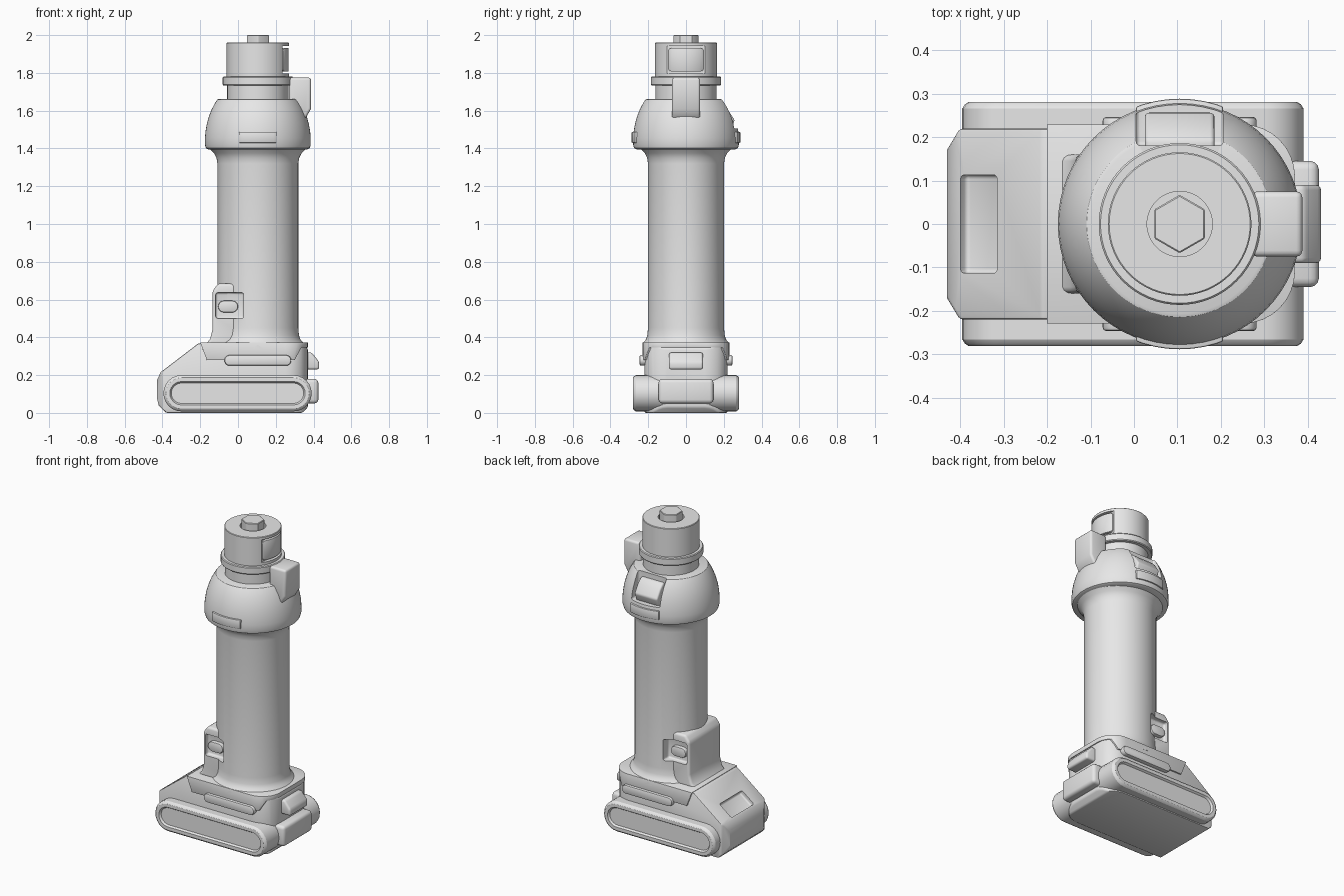
import bpy, bmesh, math
from mathutils import Matrix, Vector

if "Cube" in bpy.data.objects:
    bpy.data.objects.remove(bpy.data.objects["Cube"])

AXIS = 0.105  # x of the handle's axis

grey = bpy.data.materials.new("plain grey")
grey.use_nodes = True
grey.diffuse_color = (0.8, 0.8, 0.8, 1)
grey.node_tree.nodes["Principled BSDF"].inputs["Base Color"].default_value = (0.8, 0.8, 0.8, 1)


def make(name, bm):
    bmesh.ops.recalc_face_normals(bm, faces=bm.faces[:])
    me = bpy.data.meshes.new(name)
    bm.to_mesh(me)
    bm.free()
    ob = bpy.data.objects.new(name, me)
    bpy.context.collection.objects.link(ob)
    return ob


def bake(ob):
    dg = bpy.context.evaluated_depsgraph_get()
    me = bpy.data.meshes.new_from_object(ob.evaluated_get(dg))
    ob.modifiers.clear()
    ob.data = me
    return ob


def bevel(ob, width, segments=3):
    m = ob.modifiers.new("bevel", 'BEVEL')
    m.width, m.segments = width, segments
    m.limit_method, m.angle_limit = 'ANGLE', math.radians(35)
    return bake(ob)


def boolean(ob, tool, operation='DIFFERENCE', keep=False):
    m = ob.modifiers.new("bool", 'BOOLEAN')
    m.operation, m.object, m.solver = operation, tool, 'EXACT'
    bake(ob)
    if not keep:
        bpy.data.objects.remove(tool)
    return ob


def prism_bm(points, a, b, axis):
    place = {'x': lambda u, v, w: (w, u, v),
             'y': lambda u, v, w: (u, w, v),
             'z': lambda u, v, w: (u, v, w)}[axis]
    bm = bmesh.new()
    face = bm.faces.new([bm.verts.new(place(u, v, a)) for u, v in points])
    ext = bmesh.ops.extrude_face_region(bm, geom=[face])
    shift = Vector(place(0, 0, b - a))
    bmesh.ops.translate(bm, vec=shift,
                        verts=[g for g in ext["geom"] if isinstance(g, bmesh.types.BMVert)])
    bmesh.ops.recalc_face_normals(bm, faces=bm.faces[:])
    return bm


def prism(name, points, a, b, axis='y'):
    return make(name, prism_bm(points, a, b, axis))


def box(name, x, y, z):
    return prism(name, [(x[0], z[0]), (x[1], z[0]), (x[1], z[1]), (x[0], z[1])], y[0], y[1])


def lathe(name, profile, y_scale=1.0, steps=64):
    bm = bmesh.new()
    vs = [bm.verts.new((r, 0, z)) for r, z in profile]
    es = [bm.edges.new(p) for p in zip(vs, vs[1:])]
    bmesh.ops.spin(bm, geom=vs + es, cent=(0, 0, 0), axis=(0, 0, 1),
                   angle=math.tau, steps=steps, use_duplicate=False)
    bmesh.ops.remove_doubles(bm, verts=bm.verts[:], dist=1e-4)
    for v in bm.verts:
        v.co.y *= y_scale
        v.co.x += AXIS
    return make(name, bm)


def drum(name, r, z0, z1):
    return lathe(name, [(0, z0), (r, z0), (r, z1), (0, z1)])


def stadium(x0, x1, z0, z1, n=12):
    r = (z1 - z0) / 2
    zc = (z0 + z1) / 2
    arc = [math.pi * (i / n - 0.5) for i in range(n + 1)]
    return ([(x1 - r + r * math.cos(t), zc + r * math.sin(t)) for t in arc] +
            [(x0 + r - r * math.cos(t), zc - r * math.sin(t)) for t in arc])


def plan(grow):
    # rounded end towards +x, chamfered corners towards -x
    quarter = [math.pi / 2 * i / 8 for i in range(9)]
    half = [(-0.43, 0.17), (-0.40, 0.22), (0.25, 0.22)]
    half += [(0.25 + 0.12 * math.sin(t), 0.10 + 0.12 * math.cos(t)) for t in quarter[1:]]
    half = [(x, y + grow) for x, y in half]
    return half + [(x, -y) for x, y in reversed(half)]


# Battery with round-ended sides and sunken side panels
bm = prism_bm(stadium(-0.395, 0.39, 0.008, 0.2), -0.265, 0.265, 'y')
ends = [f for f in bm.faces if abs(f.normal.y) > 0.9]
for thickness, depth in ((0.006, 0.01), (0.008, 0.005), (0.02, 0), (0.008, -0.012)):
    bmesh.ops.inset_individual(bm, faces=ends, thickness=thickness, depth=depth)
make("battery_sides", bm)

# Battery core with sloped back
core = prism("battery_core", [(-0.38, 0), (-0.42, 0.04), (-0.43, 0.08), (-0.43, 0.17),
                              (-0.41, 0.215), (-0.21, 0.368), (0.34, 0.368), (0.37, 0.34),
                              (0.37, 0.03), (0.34, 0)], -0.4, 0.4)
boolean(core, prism("core_plan", plan(0), -0.1, 0.6, 'z'), 'INTERSECT')
bevel(core, 0.01, 2)

# Sunken window in the slope
window = bevel(box("window_cutter", (-0.053, 0.053), (-0.113, 0.113), (-0.025, 0.025)), 0.01)
window.data.transform(Matrix.Translation((-0.357, 0, 0.256)) @
                      Matrix.Rotation(-math.atan2(0.153, 0.2), 4, 'Y'))
boolean(core, window)

# Foot of the handle, overlapping the battery
foot = prism("handle_foot", [(-0.2, 0.372), (-0.165, 0.28), (0.3, 0.28), (0.335, 0.345),
                             (0.372, 0.345), (0.372, 0.372)], -0.4, 0.4)
boolean(foot, prism("foot_plan", plan(0.009), -0.1, 0.6, 'z'), 'INTERSECT')
bevel(foot, 0.01, 2)

# Latches on the battery end
bevel(box("battery_end_plate", (0.3, 0.425), (-0.145, 0.145), (0.05, 0.18)), 0.02)
bevel(prism("battery_latch", [(0.3, 0.23), (0.43, 0.23), (0.43, 0.27), (0.39, 0.32),
                              (0.3, 0.32)], -0.09, 0.09), 0.012)

# Handle grip
handle = lathe("handle", [(0, 0.34), (0.245, 0.34), (0.243, 0.37), (0.226, 0.388),
                          (0.218, 0.41), (0.214, 0.45), (0.214, 1.32), (0.219, 1.35),
                          (0.232, 1.375), (0.262, 1.405), (0, 1.405)], 0.94)

# Switch housing with a pocket and a button on both sides
housing = prism("switch_housing", [(-0.175, 0.36), (-0.148, 0.39), (-0.135, 0.44),
                                   (-0.135, 0.645), (-0.105, 0.685), (0.1, 0.685),
                                   (0.1, 0.36)], -0.16, 0.16)
bevel(housing, 0.015)
for side, s in (("front", -1), ("back", 1)):
    y = sorted((s * 0.13, s * 0.3))
    pocket = bevel(box("pocket_cutter", (-0.118, 0.03), y, (0.5, 0.637)), 0.012)
    boolean(housing, pocket, keep=True)
    boolean(handle, pocket)
    y = sorted((s * 0.1, s * 0.155))
    bevel(prism(side + "_switch_button", stadium(-0.105, 0.0, 0.532, 0.594), *y), 0.006, 2)
    # Raised bar on the foot
    y = sorted((s * 0.2, s * 0.246))
    bevel(prism(side + "_foot_bar", stadium(-0.072, 0.282, 0.25, 0.306), *y), 0.008, 2)
    # Curved pad on the head's widest ring
    y = sorted((s * 0.2, s * 0.4))
    pad = box(side + "_head_pad", (0.005, 0.205), y, (1.43, 1.487))
    boolean(pad, drum("pad_limit", 0.288, 1.3, 1.6), 'INTERSECT')
    bevel(pad, 0.004, 2)

# Domed head with a notch at the back
head = lathe("head", [(0, 1.395), (0.262, 1.395), (0.275, 1.402), (0.28, 1.42), (0.28, 1.455),
                      (0.277, 1.49), (0.27, 1.53), (0.259, 1.57), (0.243, 1.61),
                      (0.224, 1.645), (0.214, 1.659), (0.206, 1.662), (0, 1.662)])
notch = bevel(box("notch_cutter", (0.005, 0.205), (0.18, 0.4), (1.505, 1.75)), 0.01)
boolean(head, notch)
bevel(prism("back_slider", [(0.15, 1.49), (0.235, 1.49), (0.258, 1.55), (0.225, 1.6),
                            (0.195, 1.63), (0.15, 1.63)], 0.025, 0.185, 'x'), 0.01)

# Trigger block beside the neck
bevel(prism("trigger", [(0.27, 1.555), (0.355, 1.555), (0.387, 1.61), (0.387, 1.775),
                        (0.27, 1.775)], -0.075, 0.075), 0.014)

# Neck, collar and chuck with a hollow top
chuck = lathe("chuck", [(0, 1.6), (0.162, 1.6), (0.162, 1.733), (0.182, 1.733), (0.186, 1.738),
                        (0.186, 1.775), (0.182, 1.78), (0.165, 1.78), (0.165, 1.957),
                        (0.162, 1.96), (0.075, 1.96), (0.075, 1.9), (0, 1.9)])
boolean(chuck, box("flat_cutter", (0.235, 0.4), (-0.2, 0.2), (1.797, 1.942)))

# Curved release button set in the chuck's flat
release = bevel(box("release_button", (0.22, 0.4), (-0.093, 0.093), (1.808, 1.931)), 0.015)
boolean(release, drum("release_limit", 0.163, 1.7, 2), 'INTERSECT')
bevel(release, 0.004, 2)

# Hexagonal drive
hexagon = [(AXIS + 0.067 * math.sin(i * math.pi / 3), 0.067 * math.cos(i * math.pi / 3))
           for i in range(6)]
bevel(prism("hex_drive", hexagon, 1.88, 2.0, 'z'), 0.003, 1)

# One colour and smooth shading with crisp edges
bpy.ops.object.select_all(action='DESELECT')
for ob in bpy.context.collection.objects:
    if ob.type == 'MESH':
        ob.data.materials.clear()
        ob.data.materials.append(grey)
        ob.select_set(True)
        bpy.context.view_layer.objects.active = ob
bpy.ops.object.shade_smooth_by_angle(angle=math.radians(30))
